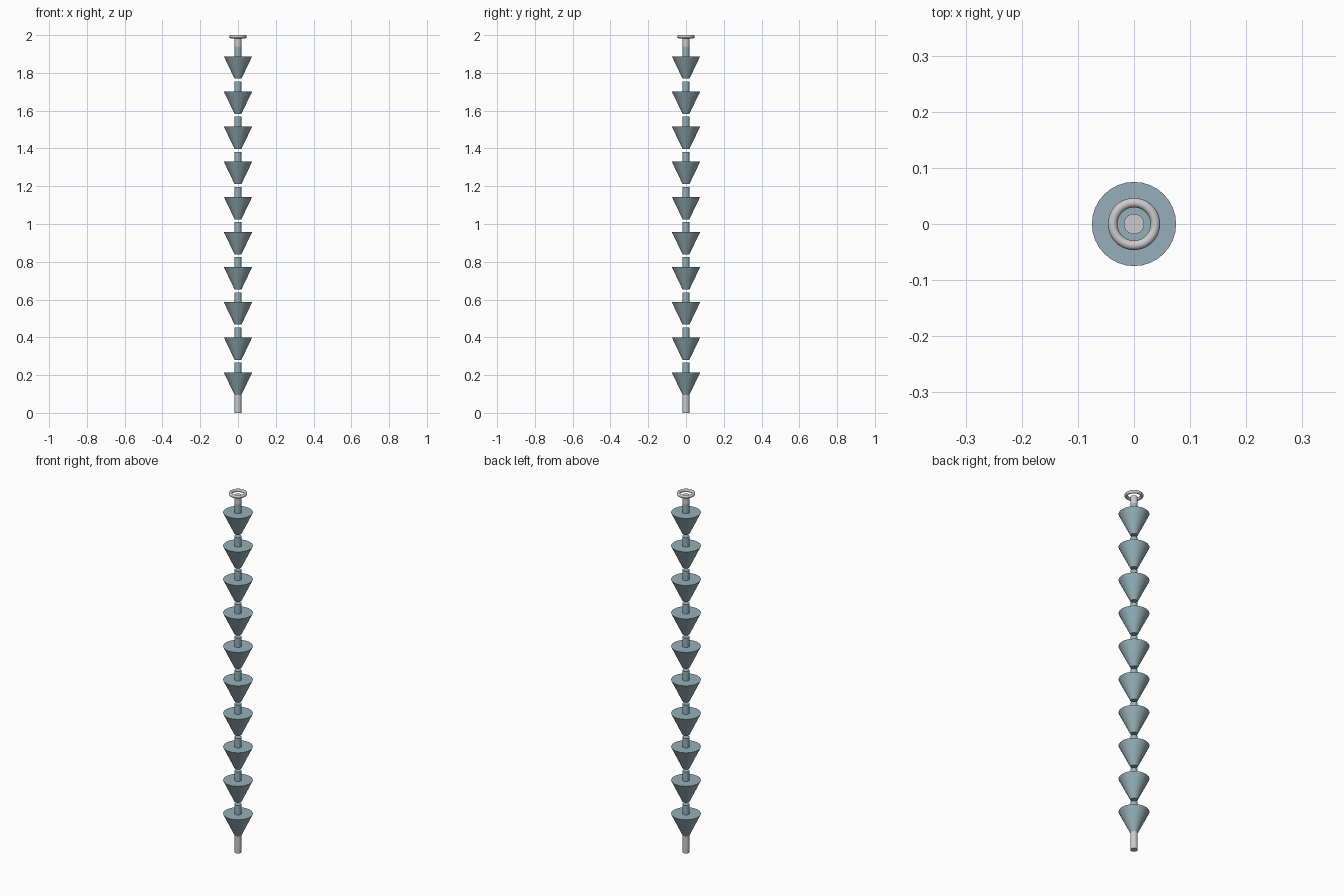
import bpy

if "Cube" in bpy.data.objects:
    bpy.data.objects.remove(bpy.data.objects["Cube"])

SHAFT_R, CONE_R = 0.018, 0.075
COUNT, STEP, FIRST = 10, 0.186, 0.095
CONE_H, NECK_H = 0.119, 0.052

blue = bpy.data.materials.new("blue_grey")
blue.diffuse_color = (0.30, 0.43, 0.48, 1)
blue.use_nodes = True
blue.node_tree.nodes["Principled BSDF"].inputs["Base Color"].default_value = blue.diffuse_color


def frustum(name, z0, z1, r0, r1, mat=None):
    bpy.ops.mesh.primitive_cone_add(vertices=32, radius1=r0, radius2=r1,
                                    depth=z1 - z0, location=(0, 0, (z0 + z1) / 2))
    ob = bpy.context.object
    ob.name = name
    if mat:
        ob.data.materials.append(mat)
    bpy.ops.object.shade_smooth_by_angle()
    return ob


# Bottom shaft
frustum("bottom_shaft", 0, FIRST, SHAFT_R, SHAFT_R)

# Stacked flared segments, each with a short neck and a small gap above
for i in range(COUNT):
    z = FIRST + i * STEP
    frustum(f"cone_{i + 1}", z, z + CONE_H, SHAFT_R, CONE_R, blue)
    frustum(f"neck_{i + 1}", z + CONE_H, z + CONE_H + NECK_H, SHAFT_R, SHAFT_R, blue)

# Top shaft and hanging ring
top = FIRST + (COUNT - 1) * STEP + CONE_H + NECK_H
frustum("top_shaft", top, 1.983, SHAFT_R, SHAFT_R)
bpy.ops.mesh.primitive_torus_add(major_radius=0.038, minor_radius=0.0085,
                                 major_segments=40, minor_segments=16,
                                 location=(0, 0, 1.9915))
bpy.context.object.name = "top_ring"
bpy.ops.object.shade_smooth_by_angle()
